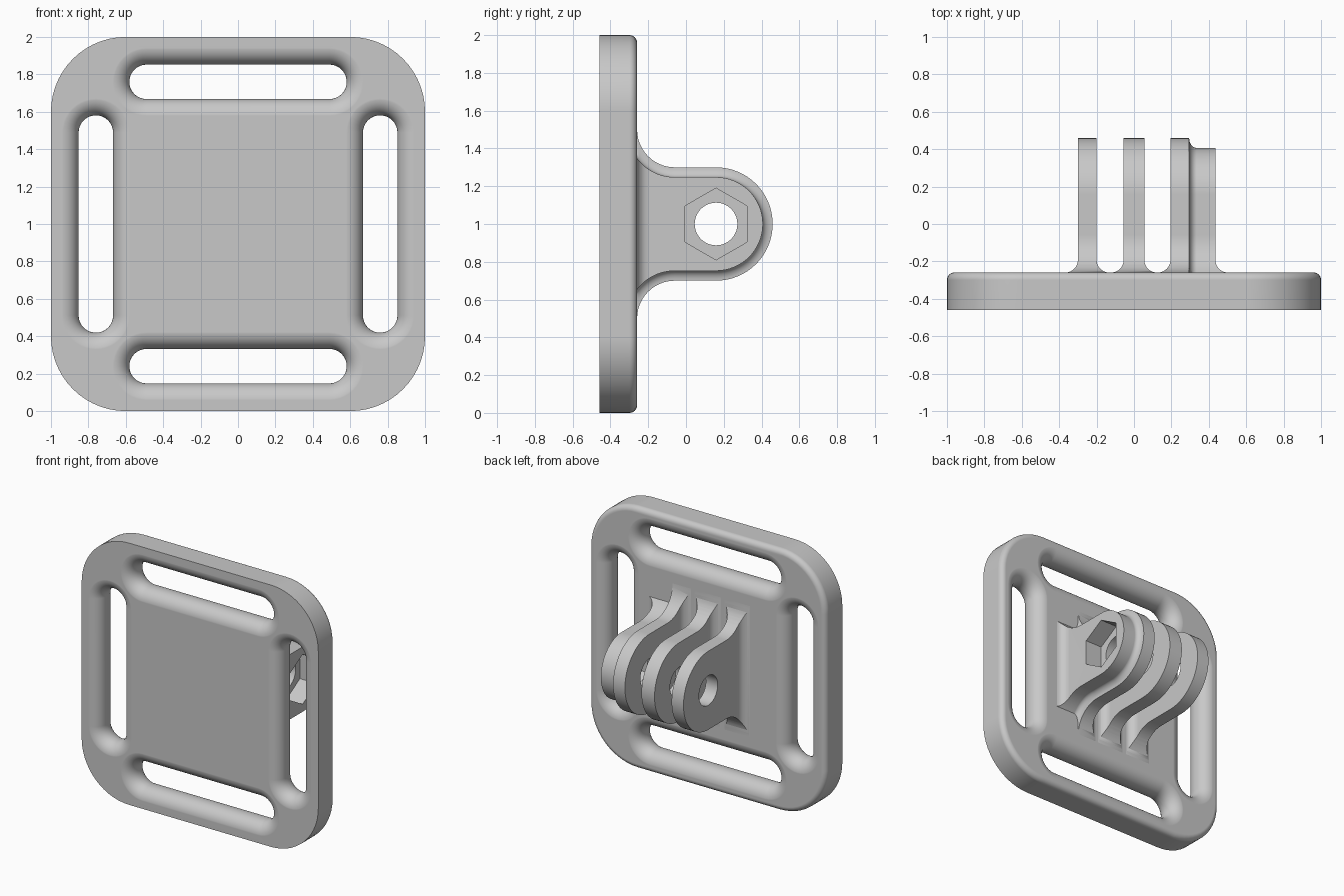
import bpy, bmesh, math
from math import sin, cos, pi, radians

if "Cube" in bpy.data.objects:
    bpy.data.objects.remove(bpy.data.objects["Cube"])

FRONT, BACK = -0.459, -0.259          # plate faces along y
HOLE_Y, HOLE_Z = 0.159, 1.0           # bolt axis
SEG = 10                              # steps per quarter round

grey = bpy.data.materials.new("grey plastic")
grey.diffuse_color = (0.58, 0.58, 0.58, 1)
grey.use_nodes = True
grey.node_tree.nodes["Principled BSDF"].inputs["Base Color"].default_value = grey.diffuse_color


def arc(cu, cv, r, a0, a1, n=SEG):
    """Points on a circular arc, angles in degrees."""
    return [(cu + r * cos(radians(a0 + (a1 - a0) * i / n)),
             cv + r * sin(radians(a0 + (a1 - a0) * i / n))) for i in range(n + 1)]


def loft(name, rings):
    """Closed solid through matching rings of 3D points."""
    bm = bmesh.new()
    loops = [[bm.verts.new(p) for p in ring] for ring in rings]
    n = len(loops[0])
    for a, b in zip(loops, loops[1:]):
        for i in range(n):
            j = (i + 1) % n
            bm.faces.new((a[i], a[j], b[j], b[i]))
    bm.faces.new(loops[0][::-1])
    bm.faces.new(loops[-1])
    bmesh.ops.recalc_face_normals(bm, faces=bm.faces)
    me = bpy.data.meshes.new(name)
    bm.to_mesh(me)
    bm.free()
    me.materials.append(grey)
    ob = bpy.data.objects.new(name, me)
    bpy.context.collection.objects.link(ob)
    return ob


def boolean(ob, tool, operation):
    """Apply a boolean and discard the tool."""
    mod = ob.modifiers.new("cut", 'BOOLEAN')
    mod.operation, mod.solver, mod.object = operation, 'EXACT', tool
    bpy.context.view_layer.objects.active = ob
    bpy.ops.object.modifier_apply(modifier=mod.name)
    bpy.data.objects.remove(tool)


def finish(ob):
    bpy.ops.object.select_all(action='DESELECT')
    ob.select_set(True)
    bpy.context.view_layer.objects.active = ob
    bpy.ops.object.shade_smooth_by_angle(angle=radians(30))
    mod = ob.modifiers.new("flat face normals", 'WEIGHTED_NORMAL')
    mod.keep_sharp = True


# Rounded square plate with a softened rear edge
def square_ring(y, inset):
    r, c = 0.4 - inset, 0.6
    pts = []
    for k, (sx, sz) in enumerate([(1, 1), (-1, 1), (-1, -1), (1, -1)]):
        pts += arc(sx * c, 1 + sz * c, r, 90 * k, 90 * k + 90, 14)
    return [(x, y, z) for x, z in pts]


E = 0.04
rings = [square_ring(FRONT, 0)]
rings += [square_ring(BACK - E + E * sin(a), E - E * cos(a))
          for a in [pi / 2 * i / 6 for i in range(7)]]
plate = loft("strap_plate", rings)


# Strap slots, flared on both faces so their rims are rounded
def slot_ring(y, off, cx, cz, upright):
    r, h = 0.092 + off, 0.489
    pts = arc(h, 0, r, -90, 90, 2 * SEG) + arc(-h, 0, r, 90, 270, 2 * SEG)
    if upright:
        pts = [(-v, u) for u, v in pts]
    return [(cx + u, y, cz + v) for u, v in pts]


F = 0.096
flare = [(F * sin(a), F - F * cos(a)) for a in [pi / 2 * i / SEG for i in range(SEG + 1)]]
front_flare = [(FRONT - 0.0005 + F - d, o) for d, o in flare[::-1]]
back_flare = [(BACK + 0.0005 - F + d, o) for d, o in flare]
levels = [(FRONT - 0.05, F)] + front_flare + back_flare + [(BACK + 0.05, F)]
for cx, cz, upright in [(0, 1.76, False), (0, 0.24, False), (0.76, 1, True), (-0.76, 1, True)]:
    cutter = loft("slot_cutter", [slot_ring(y, o, cx, cz, upright) for y, o in levels])
    boolean(plate, cutter, 'DIFFERENCE')
finish(plate)


# Mounting fins: plan section with filleted roots...
base, root = BACK - 0.001, 0.069
fins = [(-0.30, -0.20), (-0.055, 0.055), (0.195, 0.435)]
section = [(fins[0][0] - root, BACK - 0.04)]
for x0, x1 in fins:
    section += arc(x0 - root, base + root, root, -90, 0) + [(x0, 0.7), (x1, 0.7)]
    section += arc(x1 + root, base + root, root, 180, 270)
section.append((fins[-1][1] + root, BACK - 0.04))
mount = loft("mounting_fins", [[(x, y, z) for x, y in section] for z in (0.3, 1.7)])


# ...trimmed by the side outline, which steps inward at the nut boss
def side_ring(x, off):
    sweep = math.degrees(math.acos(0.2 / (0.2 + off)))
    # upper flank as (y, height above the bolt axis)
    upper = arc(BACK + 0.2, 0.5, 0.2 + off, 180 + sweep, 270, 12)
    upper = [(BACK - 0.08, upper[0][1])] + upper
    nose = arc(HOLE_Y, 0, 0.3 - off, 90, -90, 32)
    lower = [(y, -h) for y, h in upper[::-1]]
    return [(x, y, HOLE_Z + h) for y, h in upper + nose + lower]


S = 0.04
steps = [(-0.6, 0)] + [(0.295 + S - S * cos(a), S * sin(a))
                       for a in [pi / 2 * i / 8 for i in range(9)]] + [(0.6, S)]
# slightly more inset at the far end of the step
steps = [(x, o * 1.3) for x, o in steps]
boolean(mount, loft("outline_tool", [side_ring(x, o) for x, o in steps]), 'INTERSECT')


# Bolt hole and hexagonal nut pocket
def bore(r, n, x0, x1):
    ring = [(HOLE_Y + r * sin(2 * pi * i / n), HOLE_Z + r * cos(2 * pi * i / n)) for i in range(n)]
    boolean(mount, loft("bore_cutter", [[(x, y, z) for y, z in ring] for x in (x0, x1)]), 'DIFFERENCE')


bore(0.113, 40, -0.7, 0.7)
bore(0.19, 6, 0.297, 0.7)
finish(mount)
